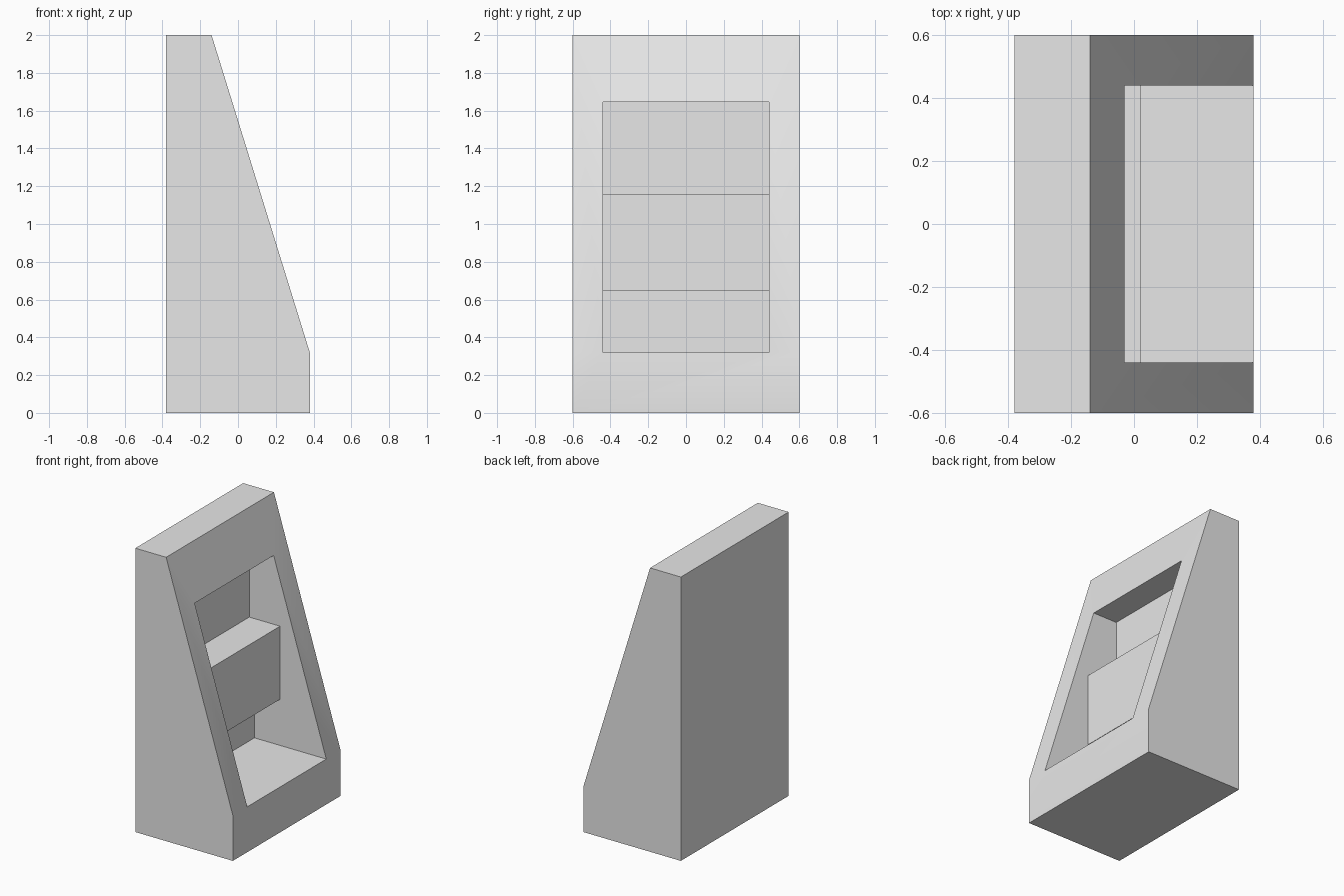
import bpy
import bmesh

if "Cube" in bpy.data.objects:
    bpy.data.objects.remove(bpy.data.objects["Cube"], do_unlink=True)

grey = bpy.data.materials.new("plain grey")
grey.use_nodes = True
grey.diffuse_color = (0.8, 0.8, 0.8, 1)
grey.node_tree.nodes["Principled BSDF"].inputs["Base Color"].default_value = grey.diffuse_color


def prism(name, profile, half_width):
    """Extrude an x-z profile symmetrically along y."""
    bm = bmesh.new()
    face = bm.faces.new([bm.verts.new((x, -half_width, z)) for x, z in profile])
    side = bmesh.ops.extrude_face_region(bm, geom=[face])["geom"]
    verts = [v for v in side if isinstance(v, bmesh.types.BMVert)]
    bmesh.ops.translate(bm, verts=verts, vec=(0, 2 * half_width, 0))
    bmesh.ops.recalc_face_normals(bm, faces=bm.faces)
    mesh = bpy.data.meshes.new(name)
    bm.to_mesh(mesh)
    bm.free()
    mesh.materials.append(grey)
    obj = bpy.data.objects.new(name, mesh)
    bpy.context.collection.objects.link(obj)
    return obj


# Wedge-shaped cabinet with a sloping face
cabinet = prism("cabinet_body", [(-0.38, 0), (0.38, 0), (0.38, 0.32),
                                 (-0.14, 2), (-0.38, 2)], 0.6)

# Recess outline, stepping around the block that stands out of the back wall
recess = prism("recess_cutter", [(-0.18, 0.32), (0.6, 0.32), (0.6, 1.645),
                                 (-0.22, 1.645), (-0.22, 1.16), (0.02, 1.16),
                                 (0.02, 0.645), (-0.18, 0.645)], 0.44)
recess.hide_render = True

# Cut the recess and drop the cutter
cut = cabinet.modifiers.new("recess", "BOOLEAN")
cut.operation = "DIFFERENCE"
cut.solver = "EXACT"
cut.object = recess
bpy.ops.object.select_all(action="DESELECT")
cabinet.select_set(True)
bpy.context.view_layer.objects.active = cabinet
bpy.ops.object.modifier_apply(modifier=cut.name)
bpy.data.objects.remove(recess, do_unlink=True)

# Soften only the shallow bend of the sloping face
bpy.ops.object.shade_smooth_by_angle()
